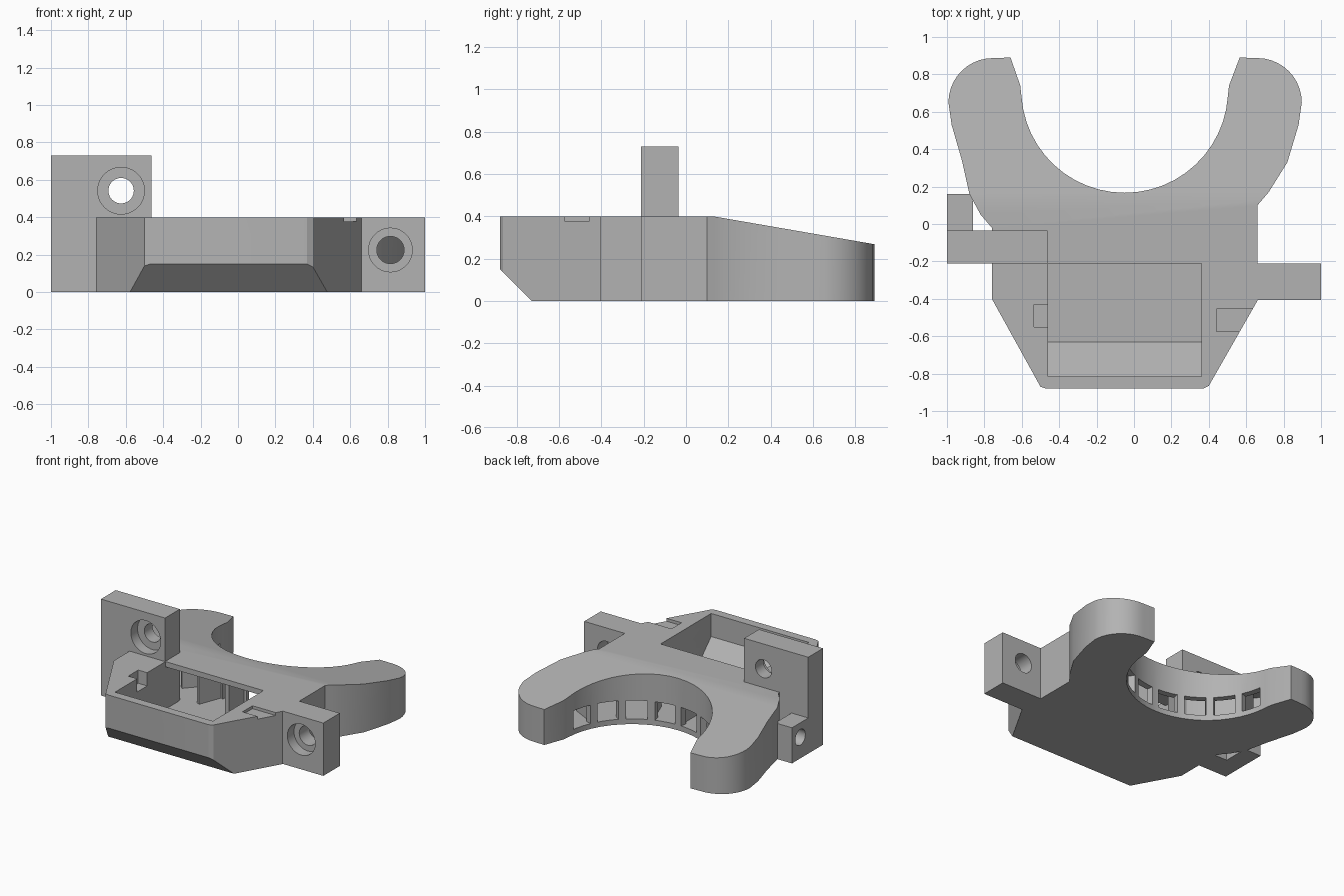
import bpy, bmesh
from math import sin, cos, radians, pi
from mathutils import Matrix, Vector

cube = bpy.data.objects.get("Cube")
if cube:
    bpy.data.objects.remove(cube, do_unlink=True)

grey = bpy.data.materials.new("plain grey")
grey.use_nodes = True
COLOUR = (0.45, 0.45, 0.45, 1)
grey.diffuse_color = COLOUR
grey.node_tree.nodes["Principled BSDF"].inputs["Base Color"].default_value = COLOUR

CX, CY = -0.05, 0.72      # centre of the ring


def arc(cx, cy, r, a0, a1, n):
    angles = [radians(a0 + (a1 - a0) * i / n) for i in range(n + 1)]
    return [(cx + r * cos(a), cy + r * sin(a)) for a in angles]


def finish(name, bm):
    bmesh.ops.recalc_face_normals(bm, faces=bm.faces)
    mesh = bpy.data.meshes.new(name)
    bm.to_mesh(mesh)
    bm.free()
    ob = bpy.data.objects.new(name, mesh)
    bpy.context.collection.objects.link(ob)
    mesh.materials.append(grey)
    return ob


def prism(name, pts, z0, z1, slope=False, chamfer=None):
    """Extruded outline; optional sloping roof at the back and cut lower front edge."""
    bm = bmesh.new()
    base = bm.faces.new([bm.verts.new((x, y, z0)) for x, y in pts])
    ext = bmesh.ops.extrude_face_region(bm, geom=[base])["geom"]
    for v in ext:
        if isinstance(v, bmesh.types.BMVert):
            v.co.z = z1
    if slope:
        bmesh.ops.bisect_plane(bm, geom=bm.verts[:] + bm.edges[:] + bm.faces[:],
                               plane_co=(0, 0.13, 0), plane_no=(0, 1, 0))
        for v in bm.verts:
            if v.co.z > z0 + 0.001:
                v.co.z -= max(0, v.co.y - 0.13) * 0.173
    if chamfer:
        cut = bmesh.ops.bisect_plane(bm, geom=bm.verts[:] + bm.edges[:] + bm.faces[:],
                                     plane_co=chamfer, plane_no=(0, -1, -1), clear_outer=True)
        edges = [e for e in cut["geom_cut"] if isinstance(e, bmesh.types.BMEdge)]
        bmesh.ops.holes_fill(bm, edges=edges, sides=0)
    return finish(name, bm)


def box(name, x0, x1, y0, y1, z0, z1):
    return prism(name, [(x0, y0), (x1, y0), (x1, y1), (x0, y1)], z0, z1)


def cylinder(name, centre, r, depth, axis):
    bm = bmesh.new()
    turn = Matrix.Rotation(pi / 2, 4, 'X' if axis == 'Y' else 'Y')
    bmesh.ops.create_cone(bm, cap_ends=True, segments=40, radius1=r, radius2=r,
                          depth=depth, matrix=Matrix.Translation(Vector(centre)) @ turn)
    return finish(name, bm)


def cut(ob, cutters):
    bpy.context.view_layer.objects.active = ob
    for c in cutters:
        m = ob.modifiers.new("cut", 'BOOLEAN')
        m.operation, m.object, m.solver = 'DIFFERENCE', c, 'EXACT'
        bpy.ops.object.modifier_apply(modifier=m.name)
        bpy.data.objects.remove(c, do_unlink=True)


def radial_plate(name, deg, r0, r1, width, z0, z1, slope=False):
    a = radians(deg)
    d, t = Vector((cos(a), sin(a))), Vector((-sin(a), cos(a))) * width / 2
    c = Vector((CX, CY))
    pts = [c + d * r0 - t, c + d * r1 - t, c + d * r1 + t, c + d * r0 + t]
    return prism(name, [tuple(p) for p in pts], z0, z1, slope)


# Duct body: tapered inlet running into a horseshoe ring
outline = ([(-0.5, -0.87), (-0.47, -0.88), (0.37, -0.88), (0.4, -0.865),
            (0.66, -0.41), (0.66, 0.1), (0.72, 0.17), (0.82, 0.33), (0.88, 0.53)]
           + arc(0.66, 0.65, 0.237, 0, 90, 10)
           + [(0.565, 0.89), (0.508, 0.74)]
           + arc(CX, CY, 0.553, -4, -176, 24)
           + [(-0.608, 0.74), (-0.66, 0.89)]
           + arc(-0.755, 0.65, 0.237, 90, 180, 10)
           + [(-0.975, 0.53), (-0.92, 0.34), (-0.88, 0.16), (-0.82, 0.05),
              (-0.76, -0.02), (-0.76, -0.4)])
body = prism("duct_body", outline, 0, 0.4, True, (0, -0.73, 0))

# Hollow inside, inlet opening and clip notches
throat = [(-0.46, -0.815), (0.36, -0.815), (0.36, -0.21), (0.5, 0.1),
          (-0.6, 0.1), (-0.46, -0.03)]
channel = arc(CX, CY, 0.88, -178, -2, 32) + arc(CX, CY, 0.6, -2, -178, 32)
cutters = [
    prism("throat_cutter", throat, 0.04, 0.36, False, (0, -0.63, 0.04)),
    prism("channel_cutter", channel, 0.04, 0.36, True),
    box("inlet_cutter", -0.46, 0.36, -0.815, -0.21, 0.25, 0.5),
    box("left_notch_cutter", -0.535, -0.4, -0.55, -0.43, 0.3, 0.5),
    box("right_notch_cutter", 0.44, 0.7, -0.575, -0.455, 0.378, 0.5),
]

# Air outlets around the inner wall
STEP, COUNT = 21, 8
first = 270 - STEP * (COUNT - 1) / 2
for i in range(COUNT):
    cutters.append(radial_plate("outlet_cutter", first + i * STEP, 0.5, 0.68, 0.15, 0.04, 0.18))
cut(body, cutters)

# Guide vanes between the outlets
parts = [body]
for i in range(COUNT - 1):
    parts.append(radial_plate(f"guide_vane_{i + 1}", first + (i + 0.5) * STEP,
                              0.57, 0.78, 0.03, 0.03, 0.37, True))

# Tall mounting plate with counterbored hole
plate = box("tall_mount_plate", -1, -0.463, -0.212, -0.035, 0, 0.73)
cut(plate, [cylinder("hole_cutter", (-0.625, -0.12, 0.542), 0.068, 0.5, 'Y'),
            cylinder("bore_cutter", (-0.625, -0.212, 0.542), 0.125, 0.16, 'Y')])

# Low block behind the plate with a cross hole
block = box("low_mount_block", -1, -0.86, -0.035, 0.16, 0, 0.27)
cut(block, [cylinder("hole_cutter", (-0.95, 0.06, 0.16), 0.06, 0.5, 'X')])

# Side tab with counterbored hole
tab = box("side_mount_tab", 0.655, 1, -0.407, -0.21, 0, 0.4)
cut(tab, [cylinder("hole_cutter", (0.815, -0.3, 0.225), 0.073, 0.5, 'Y'),
          cylinder("bore_cutter", (0.815, -0.407, 0.225), 0.117, 0.16, 'Y')])
parts += [plate, block, tab]

# Smooth curved walls, keep hard edges
bpy.ops.object.select_all(action='DESELECT')
for ob in parts:
    ob.select_set(True)
bpy.context.view_layer.objects.active = body
bpy.ops.object.shade_smooth_by_angle(angle=radians(25))
